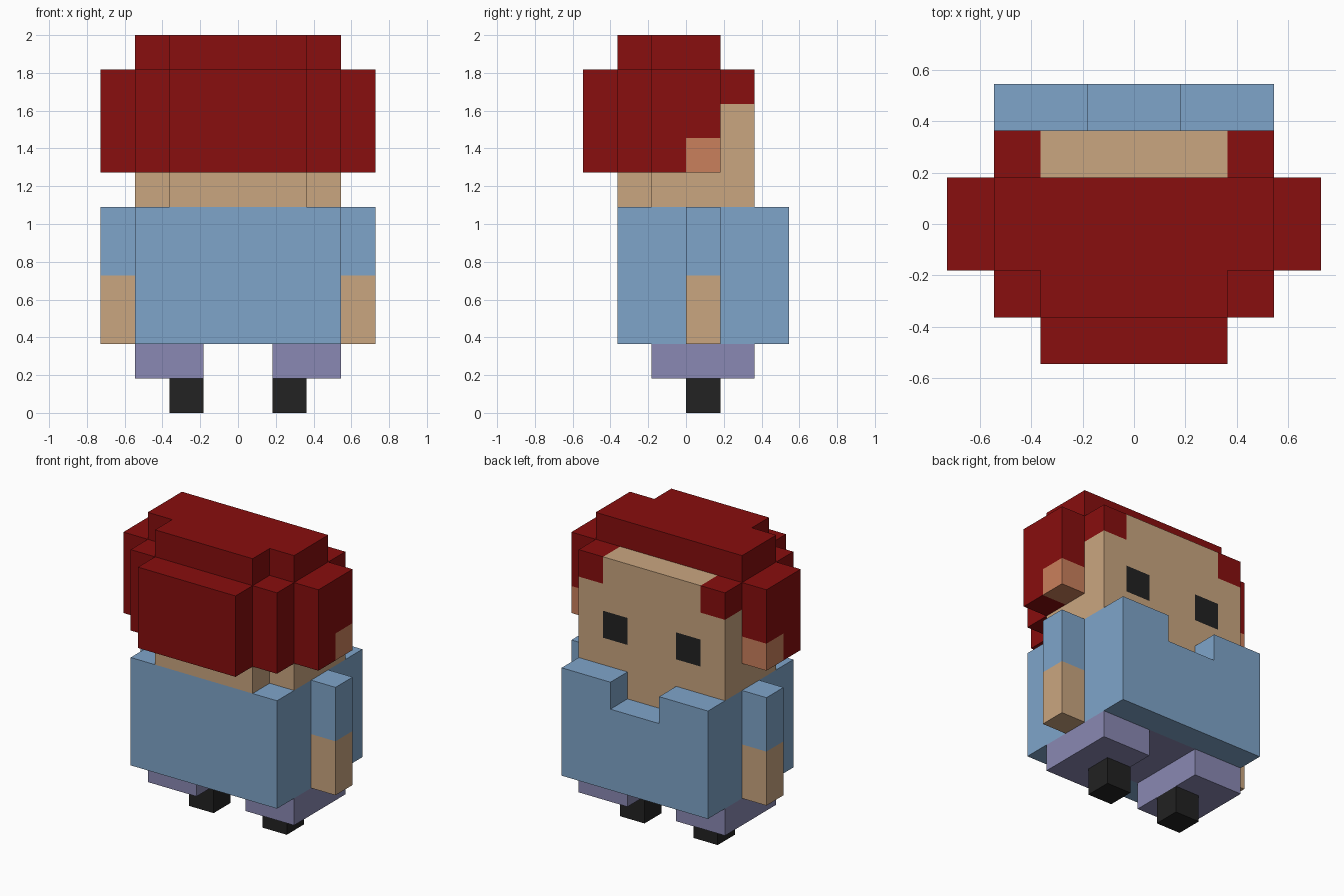
import bpy
import bmesh
from mathutils import Vector

U = 2 / 11  # edge of one block

if "Cube" in bpy.data.objects:
    bpy.data.objects.remove(bpy.data.objects["Cube"])


def material(name, hex_code):
    srgb = [int(hex_code[i:i + 2], 16) / 255 for i in (0, 2, 4)]
    colour = [((c + 0.055) / 1.055) ** 2.4 for c in srgb] + [1]
    mat = bpy.data.materials.new(name)
    mat.use_nodes = True
    mat.diffuse_color = colour
    mat.node_tree.nodes["Principled BSDF"].inputs["Base Color"].default_value = colour
    return mat


HAIR = material("dark red hair", "880E0E")
SKIN = material("tan skin", "CAA680")
EAR = material("ear skin", "CA805C")
SHIRT = material("light blue shirt", "7FA5CA")
PANTS = material("lavender trousers", "8A89B3")
BLACK = material("black", "222222")


def box(mat, x, y, z):
    """Cells of a box, given as block ranges; a later box repaints or, with None, removes."""
    return [((i, j, k), mat) for i in range(*x) for j in range(*y) for k in range(*z)]


def both(mat, x, y, z):
    """A box and its mirror image across x = 0."""
    return box(mat, x, y, z) + box(mat, (-x[1], -x[0]), y, z)


def build(name, *boxes):
    """Make one closed mesh from the outer sides of all filled cells."""
    cells = {}
    for part in boxes:
        cells.update(part)
    cells = {c: m for c, m in cells.items() if m}
    mats = list(dict.fromkeys(cells.values()))
    bm = bmesh.new()
    verts = {}

    def corner(p):
        key = tuple(int(round(v)) for v in p)
        if key not in verts:
            verts[key] = bm.verts.new(Vector(key) * U)
        return verts[key]

    for cell, mat in cells.items():
        centre = Vector(cell) + Vector((0.5, 0.5, 0.5))
        for axis in range(3):
            for sign in (-1, 1):
                side = list(cell)
                side[axis] += sign
                if tuple(side) in cells:
                    continue
                n, a, b = Vector(), Vector(), Vector()
                n[axis] = sign / 2
                a[(axis + 1) % 3] = 0.5
                b[(axis + 2) % 3] = sign / 2
                ring = (-a - b, a - b, a + b, b - a)
                face = bm.faces.new([corner(centre + n + r) for r in ring])
                face.material_index = mats.index(mat)
    # Merge flat neighbours of the same colour
    bmesh.ops.dissolve_limit(bm, angle_limit=0.01, verts=bm.verts[:],
                             edges=bm.edges[:], delimit={"MATERIAL"})
    mesh = bpy.data.meshes.new(name)
    bm.to_mesh(mesh)
    bm.free()
    for mat in mats:
        mesh.materials.append(mat)
    obj = bpy.data.objects.new(name, mesh)
    bpy.context.collection.objects.link(obj)


# Head with neck, eyes and hair corners at the temples
build("head",
      box(SKIN, (-3, 3), (-1, 2), (6, 10)),
      box(SKIN, (-2, 2), (-2, -1), (6, 7)),
      both(BLACK, (1, 2), (1, 2), (7, 8)),
      both(HAIR, (2, 3), (1, 2), (9, 10)))

# Hair: crown, rear layers
build("hair",
      box(HAIR, (-3, 3), (-1, 1), (10, 11)),
      box(HAIR, (-2, 2), (-2, -1), (10, 11)),
      box(HAIR, (-3, 3), (-2, -1), (7, 10)),
      box(HAIR, (-2, 2), (-3, -2), (7, 10)))

# Shirt with collar notch, skin at the throat and trouser seat underneath
build("shirt",
      box(SHIRT, (-3, 3), (-2, 3), (2, 6)),
      box(None, (-1, 1), (2, 3), (5, 6)),
      box(SKIN, (-1, 1), (1, 2), (5, 6)),
      box(PANTS, (-1, 1), (-1, 2), (2, 3)))

# Side hair with ears, arms, legs and shoes on each side
for name, s in (("left", 1), ("right", -1)):
    def span(lo, hi):
        return (lo, hi) if s > 0 else (-hi, -lo)

    build(name + "_side_hair",
          box(HAIR, span(3, 4), (-1, 1), (7, 10)),
          box(EAR, span(3, 4), (0, 1), (7, 8)))
    build(name + "_arm",
          box(SHIRT, span(3, 4), (0, 1), (4, 6)),
          box(SKIN, span(3, 4), (0, 1), (2, 4)))
    build(name + "_trouser_leg", box(PANTS, span(1, 3), (-1, 2), (1, 2)))
    build(name + "_shoe", box(BLACK, span(1, 2), (0, 1), (0, 1)))
